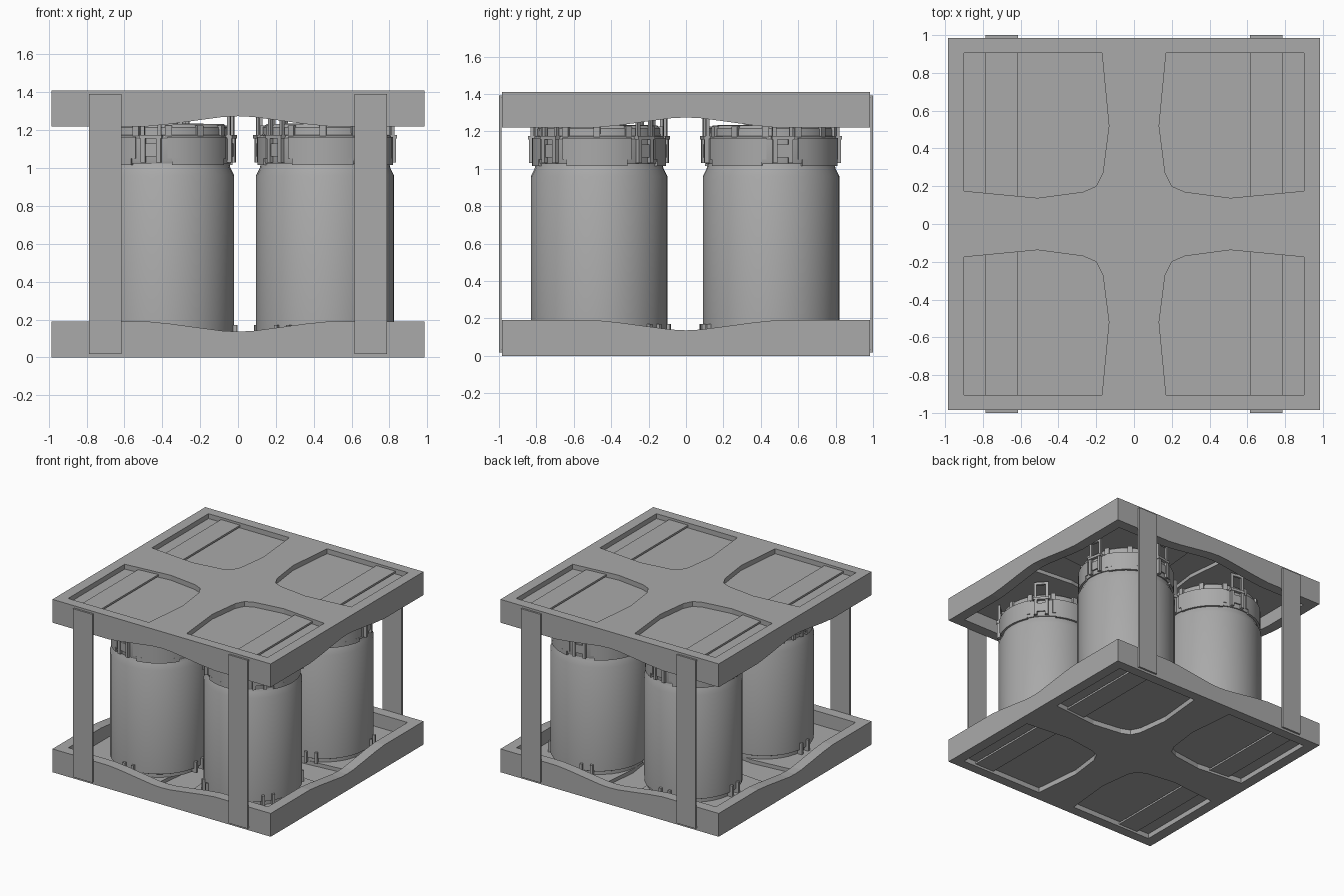
import bpy, bmesh
from math import radians, cos, sin, pi
from mathutils import Matrix, Vector

cube = bpy.data.objects.get("Cube")
if cube:
    bpy.data.objects.remove(cube, do_unlink=True)

grey = bpy.data.materials.new("mid_grey")
grey.use_nodes = True
grey.diffuse_color = (0.4, 0.4, 0.4, 1)
grey.node_tree.nodes["Principled BSDF"].inputs["Base Color"].default_value = (0.4, 0.4, 0.4, 1)

HALF, INNER, LID_TOP = 0.985, 0.9, 1.41


def make(name, bm, smooth=False):
    bmesh.ops.recalc_face_normals(bm, faces=bm.faces[:])
    mesh = bpy.data.meshes.new(name)
    bm.to_mesh(mesh)
    bm.free()
    mesh.materials.append(grey)
    obj = bpy.data.objects.new(name, mesh)
    bpy.context.collection.objects.link(obj)
    if smooth:
        bpy.ops.object.select_all(action='DESELECT')
        obj.select_set(True)
        bpy.context.view_layer.objects.active = obj
        bpy.ops.object.shade_smooth_by_angle(angle=radians(30))
    return obj


def box(bm, lo, hi, matrix=Matrix()):
    lo, hi = Vector(lo), Vector(hi)
    size = Matrix.Diagonal((*(hi - lo), 1))
    bmesh.ops.create_cube(bm, size=1, matrix=matrix @ Matrix.Translation((lo + hi) / 2) @ size)


def prism(bm, points, offset):
    face = bm.faces.new([bm.verts.new(p) for p in points])
    grown = bmesh.ops.extrude_face_region(bm, geom=[face])["geom"]
    bmesh.ops.translate(bm, vec=offset, verts=[v for v in grown if isinstance(v, bmesh.types.BMVert)])


def lathe(bm, profile, steps=36):
    verts = [bm.verts.new((r, 0, z)) for r, z in profile]
    edges = [bm.edges.new(pair) for pair in zip(verts, verts[1:])]
    bmesh.ops.spin(bm, geom=verts + edges, cent=(0, 0, 0), axis=(0, 0, 1),
                   angle=2 * pi, steps=steps, use_duplicate=False)
    bmesh.ops.remove_doubles(bm, verts=bm.verts[:], dist=0.0005)


def arc_block(bm, start, end, r0, r1, z0, z1, steps=8):
    angles = [radians(start + (end - start) * i / steps) for i in range(steps + 1)]
    ring = [(r1 * cos(a), r1 * sin(a), z0) for a in angles]
    ring += [(r0 * cos(a), r0 * sin(a), z0) for a in reversed(angles)]
    prism(bm, ring, (0, 0, z1 - z0))


def cut(target, operation, bm):
    tool = make("cutter", bm)
    mod = target.modifiers.new("cut", 'BOOLEAN')
    mod.operation, mod.object, mod.solver = operation, tool, 'EXACT'
    bpy.context.view_layer.objects.active = target
    bpy.ops.object.modifier_apply(modifier=mod.name)
    bpy.data.objects.remove(tool, do_unlink=True)


# Tray: block with a wavy rim along both directions
half_wave = [(HALF, 0.19), (0.48, 0.19), (0.36, 0.178), (0.2, 0.156), (0.08, 0.14)]
wave = half_wave + [(0, 0.136)] + [(-a, z) for a, z in reversed(half_wave)]
outline = wave + [(-HALF, 0), (HALF, 0)]

bm = bmesh.new()
prism(bm, [(a, -HALF, z) for a, z in outline], (0, 2 * HALF, 0))
tray = make("bottom_tray", bm)
bm = bmesh.new()
prism(bm, [(-1.1, a, z * 1.0 if z else -0.1) for a, z in
           [(s * 1.1 if abs(s) == HALF else s, z) for s, z in outline]], (2.2, 0, 0))
cut(tray, 'INTERSECT', bm)

# Hollow inside, raised pads and the pockets under them
bm = bmesh.new()
box(bm, (-INNER, -INNER, 0.05), (INNER, INNER, 0.5))
cut(tray, 'DIFFERENCE', bm)

pocket = [(0.9, 0.905), (0.17, 0.905), (0.133, 0.52), (0.165, 0.27), (0.2, 0.2),
          (0.27, 0.17), (0.51, 0.138), (0.9, 0.175)]
quadrants = [(sx, sy) for sx in (-1, 1) for sy in (-1, 1)]


def pockets(grow, z0, z1):
    bm = bmesh.new()
    for sx, sy in quadrants:
        prism(bm, [(sx * (0.53 + (x - 0.53) * grow), sy * (0.52 + (y - 0.52) * grow), z0)
                   for x, y in pocket], (0, 0, z1 - z0))
    return bm


cut(tray, 'UNION', pockets(1.05, 0.02, 0.08))
cut(tray, 'DIFFERENCE', pockets(1.0, -0.1, 0.04))

lid = bpy.data.objects.new("top_tray", tray.data)
bpy.context.collection.objects.link(lid)
lid.location.z = LID_TOP
lid.rotation_euler.x = pi

# Flat straps looping round both trays
for side, s in (("left", 1), ("right", -1)):
    bm = bmesh.new()
    x0, x1 = sorted((s * 0.615, s * 0.787))
    for sy in (-1, 1):
        y0, y1 = sorted((sy * 0.986, sy * 1.0))
        box(bm, (x0, y0, 0.018), (x1, y1, 1.392))
    for z in (0.018, 1.377):
        box(bm, (x0, -0.986, z), (x1, 0.986, z + 0.015))
    make(side + "_strap", bm)

# Canister body
bm = bmesh.new()
lathe(bm, [(0, 0.08), (0.345, 0.08), (0.345, 0.105), (0.365, 0.115), (0.365, 0.96),
           (0.345, 1.0), (0.338, 1.03), (0, 1.03)])
body = make("canister_body", bm, True)

# Cap with shoulder, lower skirt panels and ribs
bm = bmesh.new()
lathe(bm, [(0, 1.025), (0.348, 1.025), (0.352, 1.04), (0.352, 1.16), (0.342, 1.172),
           (0.33, 1.175), (0.328, 1.215), (0.31, 1.232), (0, 1.238)])
for k in range(4):
    arc_block(bm, 90 * k + 18, 90 * k + 72, 0.33, 0.358, 1.015, 1.05)
    arc_block(bm, 90 * k + 14, 90 * k + 76, 0.33, 0.358, 1.05, 1.165)
for k in range(12):
    turn = Matrix.Rotation(radians(30 * k + 15), 4, 'Z')
    box(bm, (0.31, -0.018, 1.17), (0.343, 0.018, 1.225), turn)
cap = make("canister_cap", bm, True)

# Latches: back plate, prongs, crossbar and wire loop
bm = bmesh.new()
for k in range(4):
    turn = Matrix.Rotation(pi / 2 * k, 4, 'Z')
    box(bm, (0.335, -0.03, 1.06), (0.362, 0.03, 1.13), turn)
    box(bm, (0.335, -0.06, 1.155), (0.375, 0.06, 1.175), turn)
    for s in (-1, 1):
        box(bm, (0.335, s * 0.042 - 0.012, 1.03), (0.37, s * 0.042 + 0.012, 1.16), turn)
        box(bm, (0.345, s * 0.045 - 0.01, 1.17), (0.362, s * 0.045 + 0.01, 1.31), turn)
    box(bm, (0.345, -0.055, 1.29), (0.362, 0.055, 1.31), turn)
latches = make("canister_latches", bm)

# Small paired clips round the foot
bm = bmesh.new()
for k in range(4):
    turn = Matrix.Rotation(pi / 2 * k + 0.17, 4, 'Z')
    for s in (-1, 1):
        box(bm, (0.34, s * 0.04 - 0.01, 0.08), (0.382, s * 0.04 + 0.01, 0.17), turn)
feet = make("canister_foot_clips", bm)

# Four canisters, each turned differently
places = [("front_left", 0.46, -0.465, 43), ("front_right", -0.385, -0.465, -12),
          ("back_left", 0.46, 0.455, 10), ("back_right", -0.385, 0.455, -9)]
for index, (name, x, y, angle) in enumerate(places):
    for part in (body, cap, latches, feet):
        obj = part
        if index:
            obj = bpy.data.objects.new(name + "_" + part.name.split("front_left_")[-1], part.data)
            bpy.context.collection.objects.link(obj)
        else:
            obj.name = name + "_" + part.name
        obj.location = (x, y, 0)
        obj.rotation_euler.z = radians(angle)
